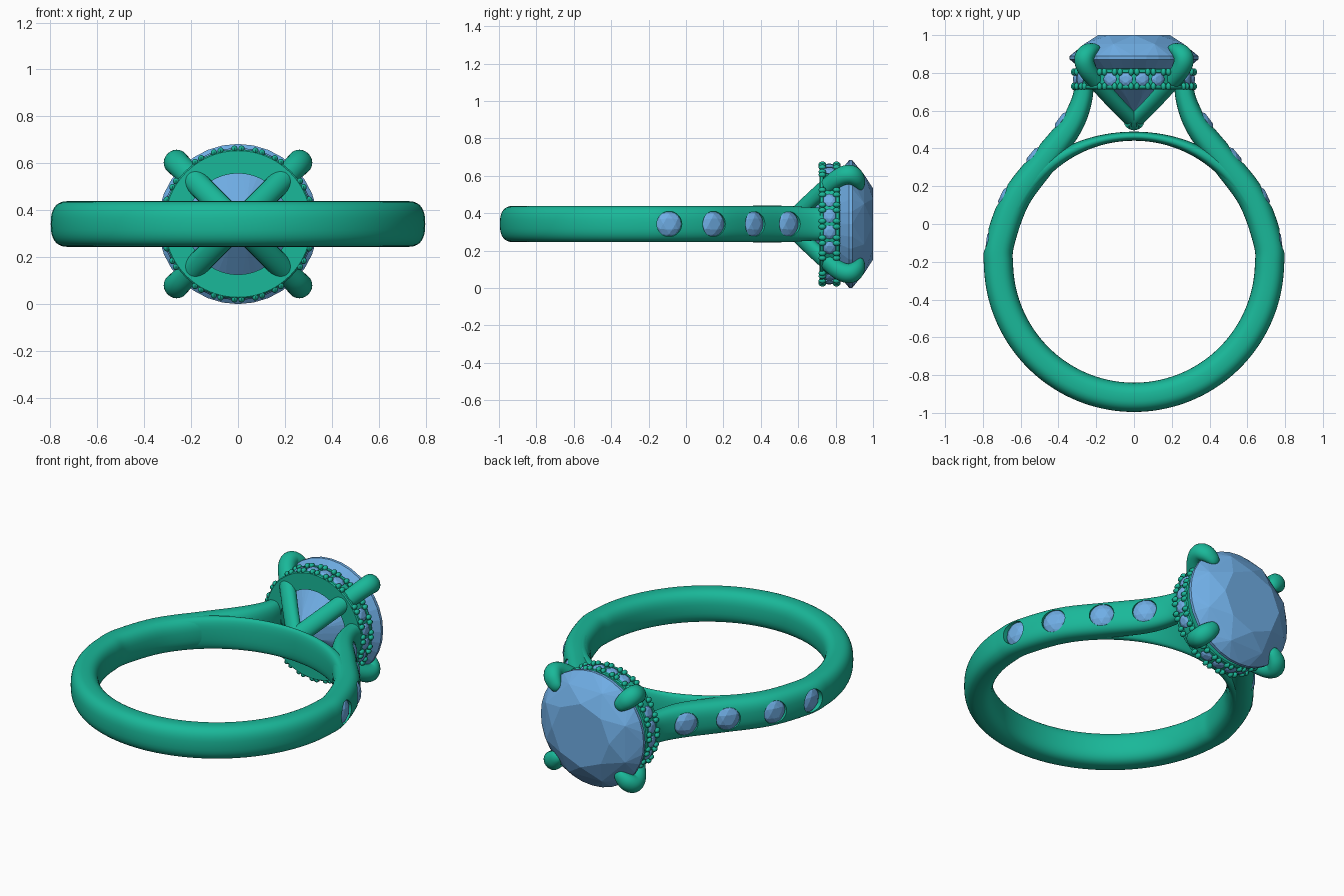
import bpy, bmesh, math
from mathutils import Vector, Matrix

if "Cube" in bpy.data.objects:
    bpy.data.objects.remove(bpy.data.objects["Cube"])

Z0 = 0.342                      # height of the ring's mid plane
RING = Vector((0, -0.2))        # finger hole centre in x, y


def material(name, col):
    m = bpy.data.materials.new(name)
    m.diffuse_color = col
    m.use_nodes = True
    m.node_tree.nodes["Principled BSDF"].inputs["Base Color"].default_value = m.diffuse_color
    return m


METAL = material("green_metal", (0.01, 0.48, 0.32, 1))
GEM = material("blue_gem", (0.16, 0.42, 0.78, 1))


def finish(bm, name, mat, smooth=True):
    bmesh.ops.recalc_face_normals(bm, faces=bm.faces)
    me = bpy.data.meshes.new(name)
    bm.to_mesh(me)
    bm.free()
    ob = bpy.data.objects.new(name, me)
    bpy.context.collection.objects.link(ob)
    me.materials.append(mat)
    if smooth:
        shade(ob)
    return ob


def shade(ob):
    bpy.ops.object.select_all(action='DESELECT')
    ob.select_set(True)
    bpy.context.view_layer.objects.active = ob
    bpy.ops.object.shade_smooth_by_angle(angle=math.radians(40))


def spline(pts, steps):
    """Catmull-Rom through tuples of any length."""
    P = [Vector(p) for p in pts]
    P = [2 * P[0] - P[1]] + P + [2 * P[-1] - P[-2]]
    out = []
    for i in range(1, len(P) - 2):
        a, b, c, d = P[i - 1:i + 3]
        for k in range(steps):
            t = k / steps
            out.append(0.5 * (2 * b + (c - a) * t + (2 * a - 5 * b + 4 * c - d) * t * t
                              + (3 * b - a - 3 * c + d) * t ** 3))
    return out + [P[-2]]


def sweep(bm, path, place, power, sides=28):
    """Sweep a superellipse along planar points (u, v, half thickness, half width)."""
    rings = []
    for i, p in enumerate(path):
        q, r = path[max(i - 1, 0)], path[min(i + 1, len(path) - 1)]
        t = Vector((r[0] - q[0], r[1] - q[1])).normalized()
        n = Vector((t.y, -t.x))
        ring = []
        for k in range(sides):
            a = 2 * math.pi * k / sides
            c, s = math.cos(a), math.sin(a)
            e = 2 / power
            du = math.copysign(abs(c) ** e, c) * p[2]
            dw = math.copysign(abs(s) ** e, s) * p[3]
            ring.append(bm.verts.new(place(p[0] + n.x * du, p[1] + n.y * du, dw)))
        rings.append(ring)
    for A, B in zip(rings, rings[1:]):
        for k in range(sides):
            j = (k + 1) % sides
            bm.faces.new((A[k], A[j], B[j], B[k]))
    bm.faces.new(rings[0])
    bm.faces.new(rings[-1])


def frame(pos, direction):
    return Matrix.Translation(pos) @ Vector(direction).to_track_quat('Z', 'Y').to_matrix().to_4x4()


def gem(name, pos, direction, rings):
    """Faceted stone: convex hull of rings (radius, height, count, half-step offset)."""
    bm = bmesh.new()
    for r, h, n, off in rings:
        for k in range(n):
            a = 2 * math.pi * (k + off) / n
            bm.verts.new((r * math.cos(a), r * math.sin(a), h))
    bmesh.ops.convex_hull(bm, input=bm.verts)
    bmesh.ops.dissolve_limit(bm, angle_limit=0.01, verts=bm.verts, edges=bm.edges)
    bm.transform(frame(pos, direction))
    return finish(bm, name, GEM, False)


def small_gem(name, pos, direction, r):
    return gem(name, pos, direction, [(r * .5, r * .3, 6, 0), (r * .82, r * .17, 6, .5),
                                      (r, 0, 18, 0), (r * .3, -r * .6, 6, 0)])


flat = lambda u, v, w: (u, v, Z0 + w)

# shank: round hoop rising into two cathedral shoulders
W = 0.0975
shoulder = [(.262, .79, .048, .085), (.275, .66, .054, .09), (.338, .515, .064, W),
            (.480, .33, .072, W), (.628, .13, .076, W)]
hoop = []
for k in range(21):
    a = math.radians(8 - k * 196 / 20)
    hoop.append((RING.x + .7175 * math.cos(a), RING.y + .7175 * math.sin(a), .0775, W))
path = shoulder + hoop + [(-p[0],) + p[1:] for p in reversed(shoulder)]
bm = bmesh.new()
sweep(bm, spline(path, 6), flat, 2.6, 36)
shank = finish(bm, "shank", METAL, False)

# seats and stones set into the shoulders
spots = [((.775, -.09), (.99, .12)), ((.699, .15), (.90, .43)),
         ((.541, .37), (.77, .64)), ((.392, .555), (.80, .60))]
bm = bmesh.new()
for i, (p, n) in enumerate(spots):
    for side, s in (("right", 1), ("left", -1)):
        d = Vector((n[0] * s, n[1], 0)).normalized()
        pos = Vector((p[0] * s, p[1], Z0))
        bmesh.ops.create_cone(bm, cap_ends=True, segments=28, radius1=.068, radius2=.068,
                              depth=.07, matrix=frame(pos + d * .017, d))
        small_gem(f"{side}_shoulder_stone_{i + 1}", pos - d * .013, d, .066)
cutter = finish(bm, "seat_cutter", METAL, False)
cutter.hide_render = True
mod = shank.modifiers.new("seats", 'BOOLEAN')
mod.object = cutter
mod.operation = 'DIFFERENCE'
bpy.context.view_layer.objects.active = shank
bpy.ops.object.modifier_apply(modifier="seats")
bpy.data.objects.remove(cutter)
shade(shank)

# thin arch that closes the finger hole under the head
arch = []
for k in range(41):
    a = math.radians(25 + k * 130 / 40)
    t = .024 + .035 * abs(math.cos(a)) ** 2
    arch.append((RING.x + (.641 + t) * math.cos(a), RING.y + (.641 + t) * math.sin(a), t, W - .002))
bm = bmesh.new()
sweep(bm, arch, flat, 2.6)
finish(bm, "finger_arch", METAL)

# four claws crossing in a V below the stone and hooking over its edge
claw = [(-.02, .525, .036, .05), (.14, .64, .038, .05), (.285, .755, .042, .05),
        (.352, .82, .048, .052), (.374, .872, .05, .054), (.352, .907, .045, .053),
        (.315, .925, .034, .044), (.285, .932, .02, .03), (.274, .933, .005, .008)]
for i in range(4):
    a = math.radians(45 + 90 * i)
    c, s = math.cos(a), math.sin(a)
    bm = bmesh.new()
    sweep(bm, spline(claw, 6), lambda u, v, w: (u * c - w * s, v, Z0 + u * s + w * c), 2, 24)
    finish(bm, f"claw_{i + 1}", METAL)

# centre stone: brilliant cut facing +y
gem("centre_stone", (0, 0, Z0), (0, 1, 0),
    [(.19, 1.0, 8, 0), (.285, .953, 8, .5), (.341, .889, 32, 0), (.341, .872, 32, 0),
     (.10, .667, 8, .5), (.002, .59, 4, 0)])

# gallery ring beneath the stone
profile = [(.215, .713), (.312, .713), (.318, .719), (.318, .733), (.305, .737),
           (.305, .797), (.318, .801), (.318, .818), (.312, .824), (.275, .824)]
bm = bmesh.new()
N = 96
loops = [[bm.verts.new((r * math.cos(2 * math.pi * k / N), y, Z0 + r * math.sin(2 * math.pi * k / N)))
          for r, y in profile] for k in range(N)]
for k in range(N):
    A, B = loops[k], loops[(k + 1) % N]
    for j in range(len(profile)):
        m = (j + 1) % len(profile)
        bm.faces.new((A[j], A[m], B[m], B[j]))
finish(bm, "gallery_ring", METAL)

# small gallery stones and the bead pairs between them
bm = bmesh.new()
for q in range(4):
    for j, deg in enumerate((-24, -8, 8, 24)):
        a = math.radians(90 * q + deg)
        d = Vector((math.cos(a), 0, math.sin(a)))
        small_gem(f"gallery_stone_{q * 4 + j + 1}", Vector((0, .767, Z0)) + d * .312, d, .037)
    for deg in (-32, -16, 0, 16, 32):
        for off in (-2.7, 2.7):
            a = math.radians(90 * q + deg + off)
            for y in (.729, .805):
                pos = Vector((.32 * math.cos(a), y, Z0 + .32 * math.sin(a)))
                bmesh.ops.create_uvsphere(bm, u_segments=10, v_segments=7, radius=.0145,
                                          matrix=Matrix.Translation(pos) @ Matrix.Diagonal((1, 1.4, 1, 1)))
finish(bm, "gallery_beads", METAL)
